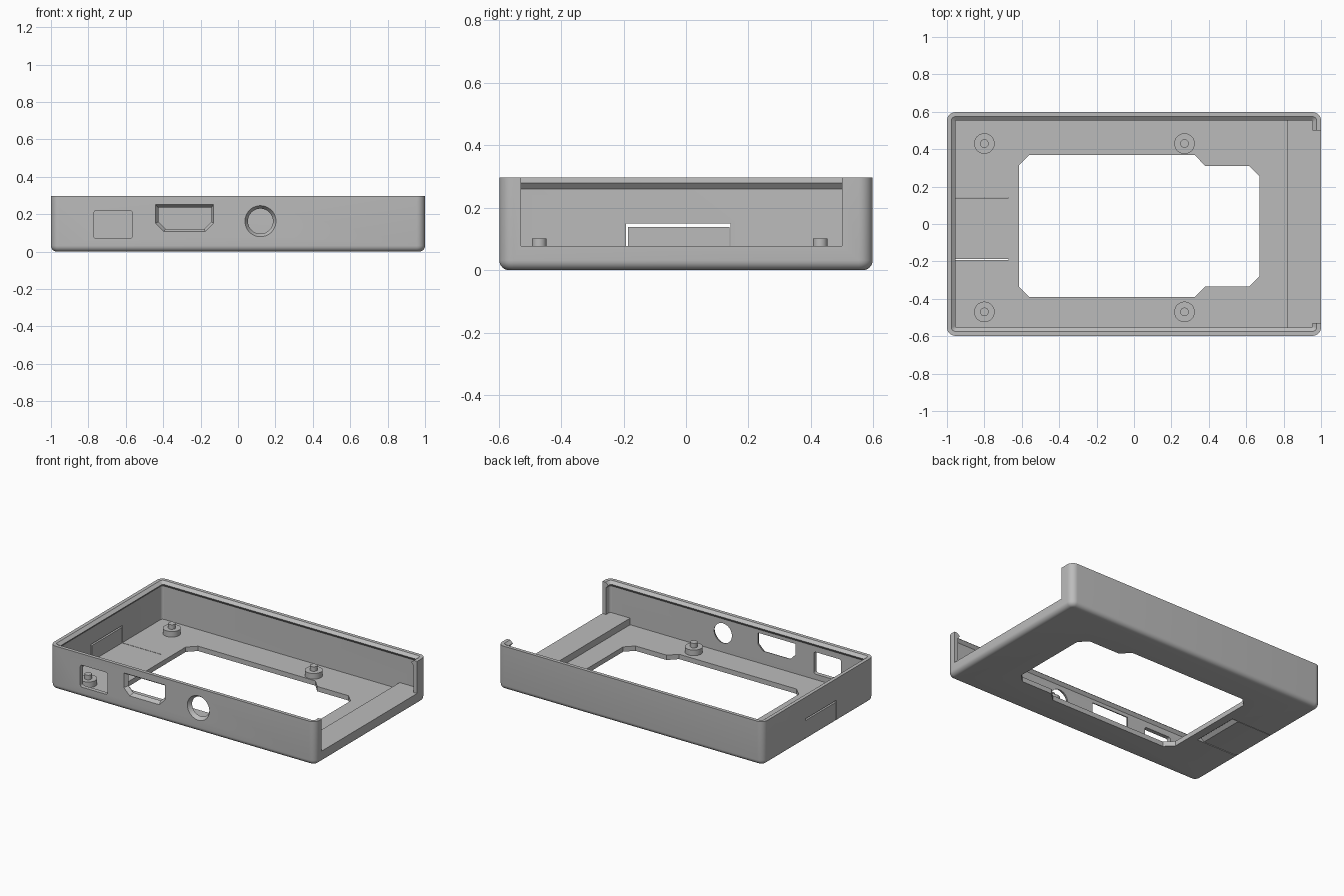
import bpy, bmesh, math

if "Cube" in bpy.data.objects:
    bpy.data.objects.remove(bpy.data.objects["Cube"])

grey = bpy.data.materials.new("case_grey")
grey.use_nodes = True
grey.diffuse_color = (0.5, 0.5, 0.5, 1)
grey.node_tree.nodes["Principled BSDF"].inputs["Base Color"].default_value = (0.5, 0.5, 0.5, 1)

HX, HY, TOP = 1.0, 0.598, 0.297
FLOOR, SILL = 0.033, 0.078


def loft(name, loops):
    """Closed solid through a stack of equal-length loops."""
    bm = bmesh.new()
    rings = [[bm.verts.new(p) for p in loop] for loop in loops]
    n = len(rings[0])
    for a, b in zip(rings, rings[1:]):
        for i in range(n):
            j = (i + 1) % n
            bm.faces.new((a[i], a[j], b[j], b[i]))
    bm.faces.new(rings[0][::-1])
    bm.faces.new(rings[-1])
    bmesh.ops.recalc_face_normals(bm, faces=bm.faces)
    me = bpy.data.meshes.new(name)
    bm.to_mesh(me)
    bm.free()
    ob = bpy.data.objects.new(name, me)
    bpy.context.collection.objects.link(ob)
    me.materials.append(grey)
    return ob


def box(name, x0, x1, y0, y1, z0, z1):
    return loft(name, [[(x0, y0, z), (x1, y0, z), (x1, y1, z), (x0, y1, z)] for z in (z0, z1)])


def round_rect(cx, cy, hx, hy, r, steps=8):
    pts = []
    for k, (sx, sy) in enumerate([(1, 1), (-1, 1), (-1, -1), (1, -1)]):
        for i in range(steps + 1):
            a = math.pi / 2 * (k + i / steps)
            pts.append((cx + sx * (hx - r) + r * math.cos(a),
                        cy + sy * (hy - r) + r * math.sin(a)))
    return pts


def tray_loop(inset, z):
    r = max(0.045 - inset, 0.008)
    return [(x, y, z) for x, y in round_rect(0, 0, HX - inset, HY - inset, r)]


def combine(target, other, operation="DIFFERENCE"):
    mod = target.modifiers.new("bool", "BOOLEAN")
    mod.operation = operation
    mod.solver = "EXACT"
    mod.object = other
    bpy.context.view_layer.objects.active = target
    bpy.ops.object.modifier_apply(modifier=mod.name)
    bpy.data.objects.remove(other)


def port(outer, inner):
    """Cutter for a hole in the front wall, narrowing inwards."""
    levels = [(-0.65, outer), (-HY, outer), (-0.574, inner), (-0.5, inner)]
    return loft("port_cutter", [[(x, y, z) for x, z in pts] for y, pts in levels])


def circle(cx, cy, r, n=48):
    return [(cx + r * math.cos(math.tau * i / n), cy + r * math.sin(math.tau * i / n))
            for i in range(n)]


def clipped(x0, x1, z0, z1, c):
    return [(x0 + c, z0), (x1 - c, z0), (x1, z0 + c), (x1, z1), (x0, z1), (x0, z0 + c)]


# Tray with rounded lower edge
R = 0.032
arc = [math.pi / 2 * i / 6 for i in range(7)]
case = loft("case_tray", [tray_loop(R * (1 - math.sin(a)), R * (1 - math.cos(a))) for a in arc]
            + [tray_loop(0, TOP)])

# Cavity with a snap ridge round the rim
combine(case, loft("cavity_cutter", [tray_loop(i, z) for i, z in (
    (0.028, FLOOR), (0.028, 0.26), (0.045, 0.28), (0.024, TOP), (0.024, 0.4))]))

# Raised sill and open end
combine(case, box("sill", 0.82, 0.98, -0.58, 0.58, 0.02, SILL), "UNION")
combine(case, box("end_cutter", 0.93, 1.1, -0.528, 0.5, SILL, 0.4))

# Large opening in the floor
opening = [(-0.615, 0.315), (-0.56, 0.37), (0.325, 0.37), (0.38, 0.31), (0.615, 0.31),
           (0.67, 0.255), (0.67, -0.28), (0.615, -0.335), (0.38, -0.335),
           (0.325, -0.39), (-0.56, -0.39), (-0.615, -0.335)]
combine(case, loft("floor_cutter", [[(x, y, z) for x, y in opening] for z in (-0.1, 0.07)]))

# Front ports
plug = round_rect(-0.668, 0.145, 0.103, 0.075, 0.015)
combine(case, port(plug, plug))
combine(case, port(clipped(-0.442, -0.13, 0.107, 0.252, 0.045),
                   clipped(-0.425, -0.143, 0.122, 0.236, 0.038)))
combine(case, port(circle(0.12, 0.163, 0.083), circle(0.12, 0.163, 0.067)))

# Flexible end tab: slits, gap above and hinge groove below
combine(case, box("slit_cutter", -1.1, -0.67, -0.192, -0.186, -0.1, 0.145))
combine(case, box("slit_cutter", -1.1, -0.67, 0.139, 0.142, -0.1, 0.145))
combine(case, box("gap_cutter", -1.1, -0.94, -0.192, 0.142, 0.139, 0.15))
combine(case, loft("groove_cutter", [[(-0.73, y, -0.01), (-0.66, y, -0.01), (-0.695, y, 0.02)]
                                     for y in (-0.19, 0.141)]))

# Standoffs with locating pins
parts = [case]
for x, sx in ((-0.8, "right"), (0.27, "left")):
    for y, sy in ((-0.47, "front"), (0.43, "back")):
        parts.append(loft(f"standoff_{sy}_{sx}", [
            [(px, py, z) for px, py in circle(x, y, r, 32)]
            for r, z in ((0.055, 0.02), (0.055, 0.071), (0.023, 0.071), (0.023, 0.102))]))

bpy.ops.object.select_all(action="DESELECT")
for ob in parts:
    ob.select_set(True)
bpy.context.view_layer.objects.active = case
bpy.ops.object.shade_smooth_by_angle(angle=math.radians(30))
